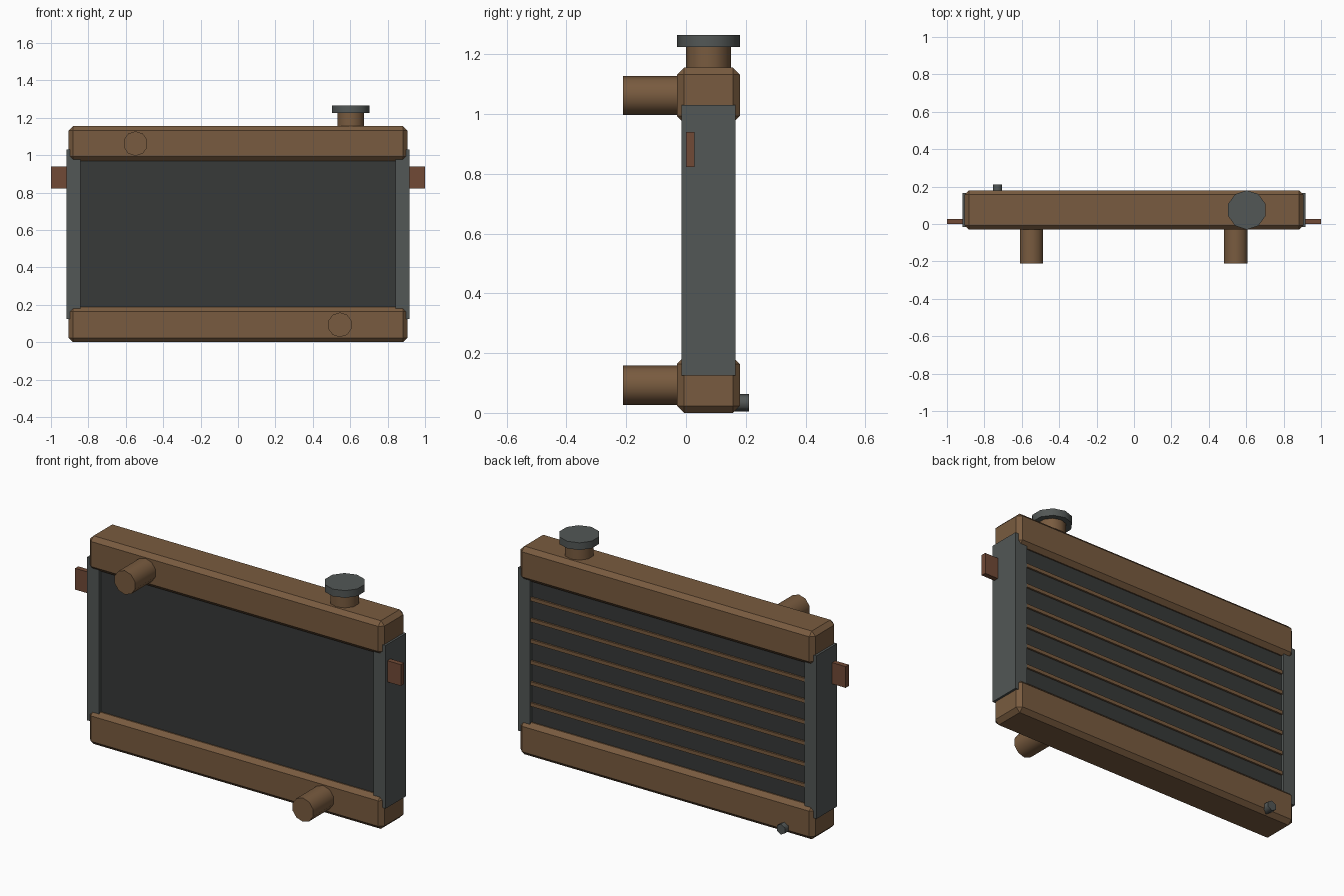
import bpy, bmesh
from math import radians
from mathutils import Matrix

if "Cube" in bpy.data.objects:
    bpy.data.objects.remove(bpy.data.objects["Cube"])


def material(name, rgb):
    m = bpy.data.materials.new(name)
    m.diffuse_color = (*rgb, 1)
    m.use_nodes = True
    m.node_tree.nodes["Principled BSDF"].inputs["Base Color"].default_value = m.diffuse_color
    return m


BRASS = material("brass", (0.19, 0.105, 0.05))
STEEL = material("steel", (0.085, 0.095, 0.092))
DARK = material("dark_core", (0.038, 0.041, 0.04))
RUST = material("bracket_brown", (0.165, 0.068, 0.037))


def finish(name, bm, mat):
    me = bpy.data.meshes.new(name)
    bm.to_mesh(me)
    bm.free()
    me.materials.append(mat)
    ob = bpy.data.objects.new(name, me)
    bpy.context.collection.objects.link(ob)
    return ob


def box(name, x, y, z, mat, chamfer=0):
    """Box from (min, max) ranges, with optional one-step chamfer."""
    bm = bmesh.new()
    bmesh.ops.create_cube(bm, size=1)
    for v in bm.verts:
        v.co = [r[0] + (c + 0.5) * (r[1] - r[0]) for r, c in zip((x, y, z), v.co)]
    if chamfer:
        bmesh.ops.bevel(bm, geom=bm.edges[:], offset=chamfer, segments=1,
                        affect='EDGES', profile=0.5)
    return finish(name, bm, mat)


def cylinder(name, center, r, length, mat, axis='Z', sides=10):
    """Smooth-sided cylinder with a vertex on the y (or z) axis."""
    bm = bmesh.new()
    bmesh.ops.create_cone(bm, cap_ends=True, segments=sides, radius1=r, radius2=r,
                          depth=length, matrix=Matrix.Rotation(radians(90), 4, 'Z')
                          if abs(max_y(sides, r) - r) > 1e-5 else Matrix())
    if axis == 'Y':
        bm.transform(Matrix.Rotation(radians(90), 4, 'X'))
    bm.transform(Matrix.Translation(center))
    ob = finish(name, bm, mat)
    bpy.ops.object.select_all(action='DESELECT')
    ob.select_set(True)
    bpy.context.view_layer.objects.active = ob
    bpy.ops.object.shade_smooth_by_angle(angle=radians(65))
    return ob


def max_y(sides, r):
    """Largest y of the primitive's ring, to check its orientation."""
    bm = bmesh.new()
    bmesh.ops.create_circle(bm, segments=sides, radius=r)
    y = max(v.co.y for v in bm.verts)
    bm.free()
    return y


# Tanks
box("bottom_tank", (-0.905, 0.905), (-0.03, 0.18), (0.0, 0.187), BRASS, 0.023)
box("top_tank", (-0.905, 0.905), (-0.03, 0.18), (0.97, 1.155), BRASS, 0.023)

# Core and the tube strips on its back
box("core", (-0.85, 0.85), (0.0, 0.15), (0.15, 1.0), DARK)
for i in range(6):
    z = 0.58 + (i - 2.5) * 0.117
    box(f"core_tube_{i + 1}", (-0.845, 0.845), (0.14, 0.16), (z - 0.01, z + 0.01), BRASS)

# Side plates and mounting brackets
for side, s in (("left", -1), ("right", 1)):
    box(f"side_plate_{side}", sorted((s * 0.842, s * 0.917)), (-0.015, 0.165),
        (0.125, 1.03), STEEL)
    box(f"bracket_{side}", sorted((s * 0.9, s * 1.0)), (0.0, 0.028), (0.822, 0.94), RUST)

# Hose pipes on the front
cylinder("inlet_pipe", (-0.548, -0.105, 1.062), 0.066, 0.21, BRASS, 'Y')
cylinder("outlet_pipe", (0.545, -0.105, 0.093), 0.066, 0.21, BRASS, 'Y')

# Filler neck and cap
cylinder("filler_neck", (0.603, 0.075, 1.185), 0.075, 0.1, BRASS)
cylinder("filler_cap", (0.603, 0.075, 1.245), 0.105, 0.04, STEEL)

# Drain plug on the back
cylinder("drain_plug", (-0.73, 0.18, 0.034), 0.029, 0.06, STEEL, 'Y', 6)
